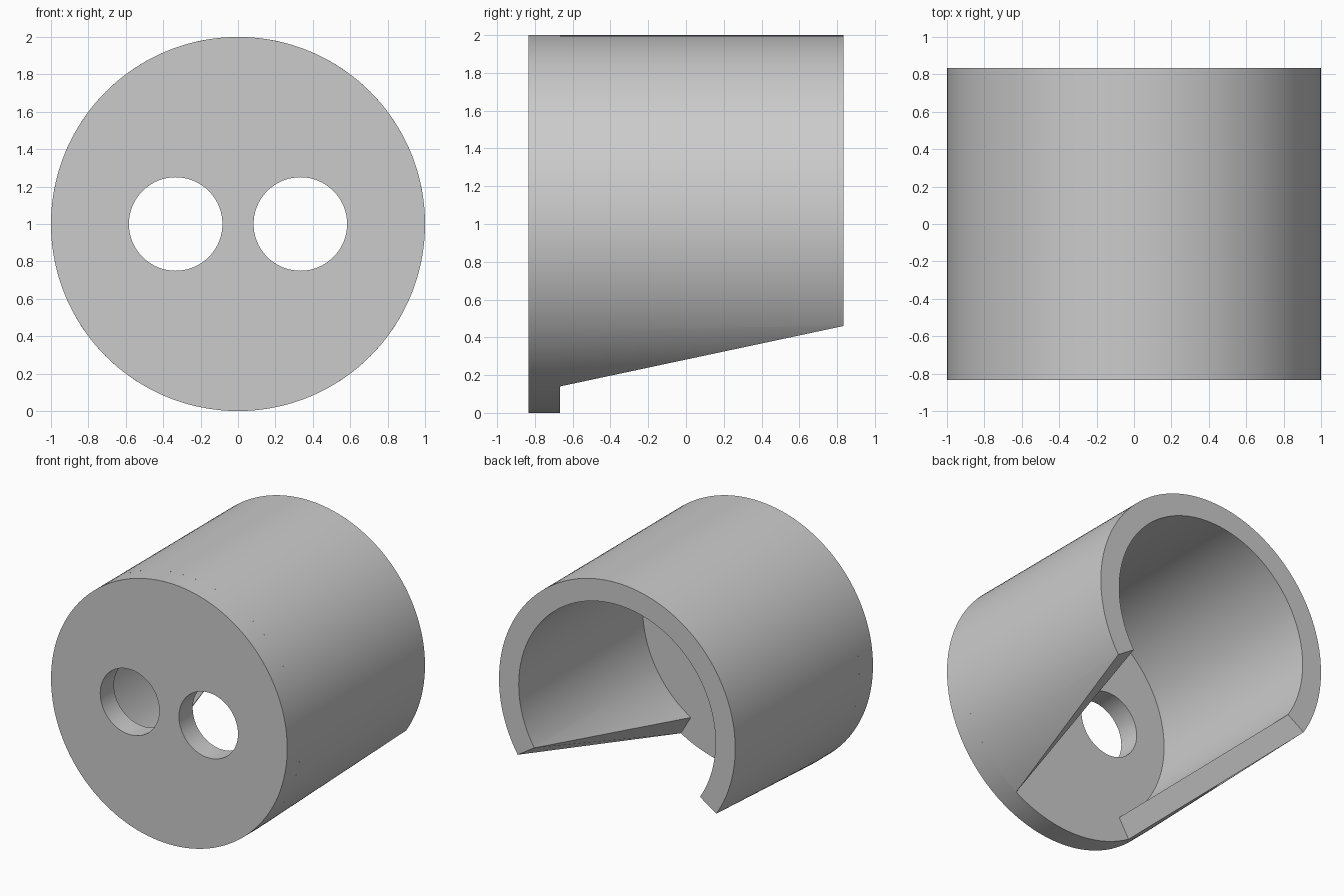
import bpy, bmesh, math

cube = bpy.data.objects.get("Cube")
if cube:
    bpy.data.objects.remove(cube, do_unlink=True)

SEGMENTS = 144
RADIUS, INNER = 1.0, 0.833
FRONT, PLATE_BACK, BACK = -0.833, -0.667, 0.833
GAP_FRONT, GAP_BACK = math.radians(30.7), math.radians(57.3)  # half-openings from straight down

grey = bpy.data.materials.new("light grey")
grey.use_nodes = True
colour = (0.6, 0.6, 0.6, 1)
grey.diffuse_color = colour
grey.node_tree.nodes["Principled BSDF"].inputs["Base Color"].default_value = colour


def finish(obj):
    """Weld, orient, colour and smooth an object."""
    bm = bmesh.new()
    bm.from_mesh(obj.data)
    bmesh.ops.remove_doubles(bm, verts=bm.verts, dist=0.0001)
    bmesh.ops.recalc_face_normals(bm, faces=bm.faces)
    bm.to_mesh(obj.data)
    bm.free()
    obj.data.materials.clear()
    obj.data.materials.append(grey)
    bpy.ops.object.select_all(action='DESELECT')
    obj.select_set(True)
    bpy.context.view_layer.objects.active = obj
    bpy.ops.object.shade_smooth_by_angle(angle=math.radians(30))


def add_circle(curve, x, radius, count):
    spline = curve.splines.new('POLY')
    spline.points.add(count - 1)
    for i, point in enumerate(spline.points):
        a = math.tau * i / count
        point.co = (x + radius * math.cos(a), radius * math.sin(a), 0, 1)
    spline.use_cyclic_u = True


# Front plate: a thick disc with two round holes
outline = bpy.data.curves.new("front_plate", 'CURVE')
outline.dimensions = '2D'
outline.fill_mode = 'BOTH'
outline.extrude = (PLATE_BACK - FRONT) / 2
add_circle(outline, 0, RADIUS, SEGMENTS)
for side in (-1, 1):
    add_circle(outline, side / 3, 0.25, 72)
plate = bpy.data.objects.new("front_plate", outline)
bpy.context.collection.objects.link(plate)
plate.location = (0, (FRONT + PLATE_BACK) / 2, 1)
plate.rotation_euler.x = math.pi / 2
bpy.ops.object.select_all(action='DESELECT')
plate.select_set(True)
bpy.context.view_layer.objects.active = plate
bpy.ops.object.convert(target='MESH')
finish(plate)

# Wall: an open tube whose lower gap widens towards the back
bm = bmesh.new()


def ring_point(radius, angle, y):
    return bm.verts.new((radius * math.sin(angle), y, 1 - radius * math.cos(angle)))


angles = [GAP_FRONT + (math.tau - 2 * GAP_FRONT) * i / SEGMENTS for i in range(SEGMENTS + 1)]
rows = []
for a in angles:
    back = min(max(a, GAP_BACK), math.tau - GAP_BACK)
    rows.append((ring_point(RADIUS, a, PLATE_BACK), ring_point(RADIUS, back, BACK),
                 ring_point(INNER, back, BACK), ring_point(INNER, a, PLATE_BACK)))
for p, q in zip(rows, rows[1:]):
    for k in range(3):
        bm.faces.new((p[k], p[k + 1], q[k + 1], q[k]))
# Radial cut faces along both sides of the gap
for end in (rows[0], rows[-1]):
    bm.faces.new(end)
mesh = bpy.data.meshes.new("tube_wall")
bm.to_mesh(mesh)
bm.free()
wall = bpy.data.objects.new("tube_wall", mesh)
bpy.context.collection.objects.link(wall)
finish(wall)
